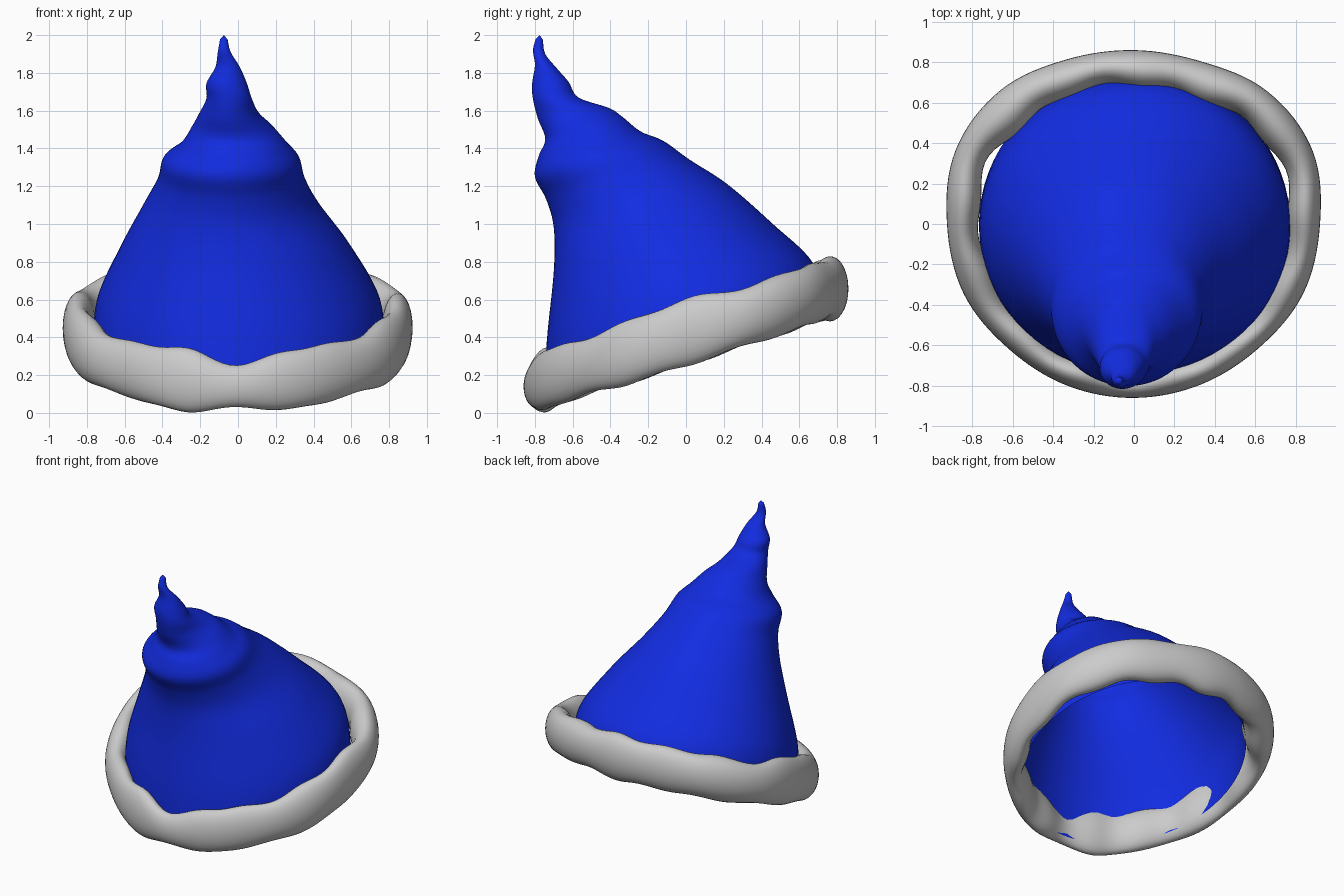
import bpy, bmesh
from math import sin, cos, tau

if "Cube" in bpy.data.objects:
    bpy.data.objects.remove(bpy.data.objects["Cube"])


def spline(rows, t, closed=False):
    """Catmull-Rom interpolation through a list of equal-length tuples."""
    n = len(rows)
    i = int(t)
    f = t - i

    def get(k):
        return rows[k % n] if closed else rows[max(0, min(n - 1, k))]
    return [0.5 * (2 * b + (c - a) * f + (2 * a - 5 * b + 4 * c - d) * f * f
                   + (3 * b - a - 3 * c + d) * f ** 3)
            for a, b, c, d in zip(get(i - 1), get(i), get(i + 1), get(i + 2))]


def loft(name, rings, closed=False, tip=None):
    """Skin a series of point rings, optionally closing the loop or adding a tip."""
    bm = bmesh.new()
    vs = [[bm.verts.new(p) for p in r] for r in rings]
    m = len(vs[0])
    for i in range(len(vs) if closed else len(vs) - 1):
        a, b = vs[i], vs[(i + 1) % len(vs)]
        for j in range(m):
            k = (j + 1) % m
            bm.faces.new((a[j], a[k], b[k], b[j]))
    if tip:
        t = bm.verts.new(tip)
        for j in range(m):
            bm.faces.new((vs[-1][j], vs[-1][(j + 1) % m], t))
    bmesh.ops.recalc_face_normals(bm, faces=bm.faces)
    for f in bm.faces:
        f.smooth = True
    me = bpy.data.meshes.new(name)
    bm.to_mesh(me)
    bm.free()
    ob = bpy.data.objects.new(name, me)
    bpy.context.collection.objects.link(ob)
    return ob


# Floppy cone: front y, front z, back y, back z, half width, centre x
cone = [
    (-.75, .06, .745, .54, .77, .003),
    (-.737, .38, .675, .79, .752, .003),
    (-.70, .75, .46, 1.0, .61, -.012),
    (-.70, .98, .22, 1.21, .467, -.035),
    (-.74, 1.13, .02, 1.34, .39, -.035),
    (-.80, 1.25, -.12, 1.44, .36, -.035),
    (-.78, 1.36, -.24, 1.49, .28, -.02),
    (-.745, 1.45, -.34, 1.57, .215, -.03),
    (-.785, 1.56, -.41, 1.615, .157, -.047),
    (-.81, 1.66, -.57, 1.67, .12, -.047),
    (-.815, 1.74, -.62, 1.75, .107, -.06),
    (-.80, 1.84, -.68, 1.82, .065, -.055),
    (-.81, 1.92, -.745, 1.90, .034, -.073),
    (-.795, 1.98, -.757, 1.975, .02, -.075),
]
rings = []
SUB = 6
for s in range((len(cone) - 1) * SUB + 1):
    fy, fz, by, bz, w, cx = spline(cone, s / SUB)
    rings.append([(cx + w * cos(a),
                   (fy + by) / 2 + (by - fy) / 2 * sin(a),
                   (fz + bz) / 2 + (bz - fz) / 2 * sin(a))
                  for a in (tau * j / 72 for j in range(72))])
hat = loft("hat_cone", rings, tip=(-.075, -.775, 2.0))
mat = bpy.data.materials.new("blue_felt")
mat.diffuse_color = (0.006, 0.025, 0.75, 1)
mat.use_nodes = True
mat.node_tree.nodes["Principled BSDF"].inputs["Base Color"].default_value = mat.diffuse_color
hat.data.materials.append(mat)

# Lumpy tilted trim: outer radius, radial and vertical half thickness, height shift
trim = [
    (.92, .075, .175, .005), (.955, .085, .155, -.015), (.93, .095, .16, -.01),
    (.87, .095, .15, -.01), (.86, .09, .165, -.015), (.88, .085, .155, -.01),
    (.935, .105, .16, -.01), (.955, .085, .15, -.015), (.925, .08, .175, .005),
    (.91, .085, .155, -.005), (.875, .075, .145, -.005), (.865, .072, .168, 0),
    (.86, .065, .115, -.015), (.86, .075, .16, 0), (.87, .07, .145, 0),
    (.905, .08, .165, 0),
]
rings = []
for s in range(len(trim) * 8):
    a = tau * s / (len(trim) * 8)
    ro, h, v, dz = spline(trim, s / 8, closed=True)
    lump = sin(13 * a + .6)
    h *= 1 + .07 * lump
    v *= 1 + .05 * lump
    rc = ro - h
    zc = .42 + .33 * rc * sin(a) + dz
    ring = []
    for j in range(28):
        b = tau * j / 28
        r = rc + h * cos(b)
        ring.append((r * cos(a), r * sin(a), zc + v * sin(b)))
    rings.append(ring)
loft("fluffy_trim", rings, closed=True)
